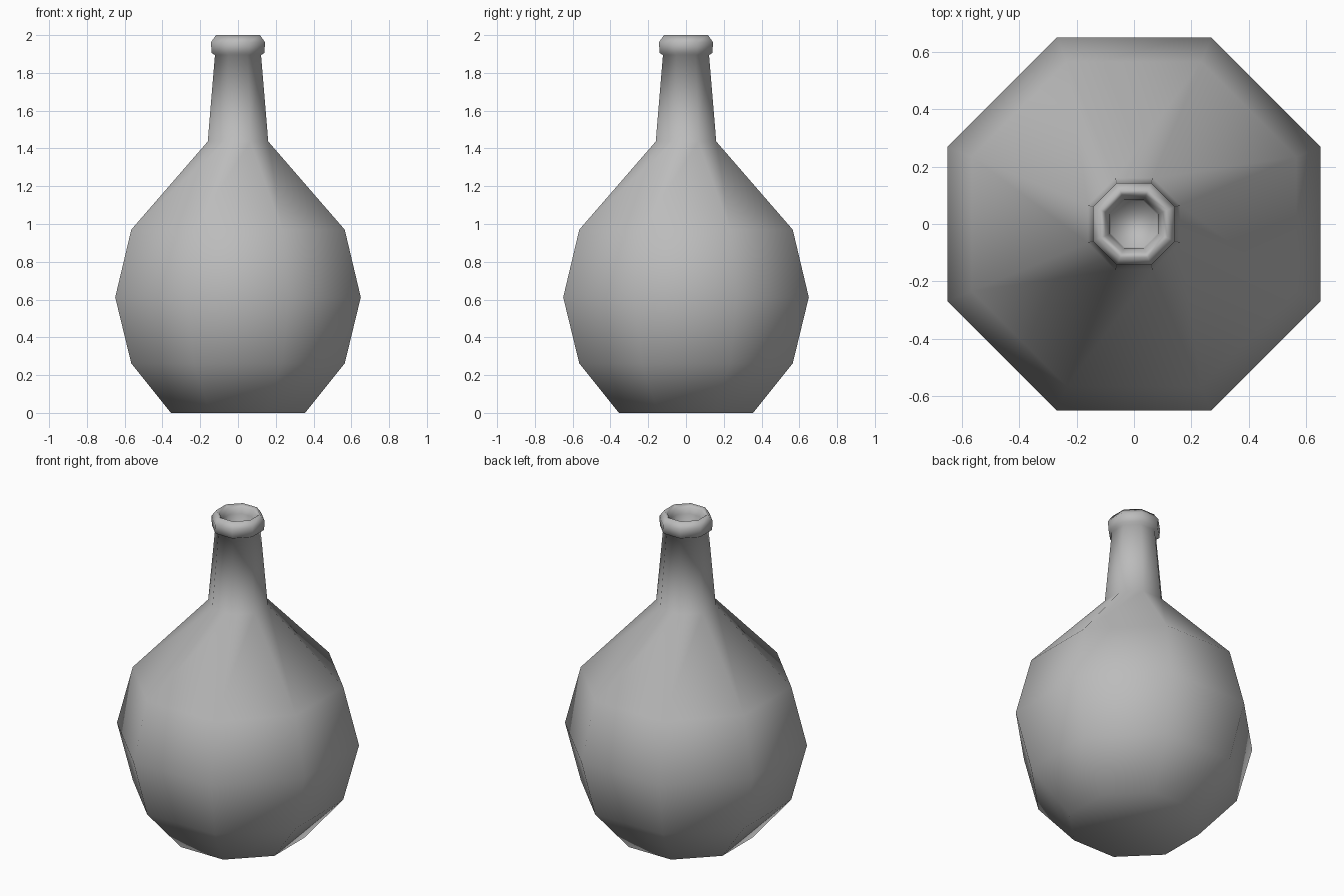
import bpy
import bmesh
from math import cos, sin, pi

cube = bpy.data.objects.get("Cube")
if cube:
    bpy.data.objects.remove(cube, do_unlink=True)

SIDES = 8

# One plain grey material
grey = bpy.data.materials.new("plain_grey")
grey.use_nodes = True
colour = (0.5, 0.5, 0.5, 1)
grey.diffuse_color = colour
grey.node_tree.nodes["Principled BSDF"].inputs["Base Color"].default_value = colour


def lathe(name, profile):
    """Spin (flat-side radius, height) pairs into a closed, smooth octagonal solid."""
    bm = bmesh.new()
    rings = []
    for apothem, z in profile:
        r = apothem / cos(pi / SIDES)
        angles = [(i + 0.5) * 2 * pi / SIDES for i in range(SIDES)]
        rings.append([bm.verts.new((r * cos(a), r * sin(a), z)) for a in angles])
    for low, high in zip(rings, rings[1:]):
        for i in range(SIDES):
            j = (i + 1) % SIDES
            bm.faces.new((low[i], low[j], high[j], high[i]))
    bm.faces.new(rings[0][::-1])
    bm.faces.new(rings[-1])
    for face in bm.faces:
        face.smooth = True
    mesh = bpy.data.meshes.new(name)
    bm.to_mesh(mesh)
    bm.free()
    mesh.materials.append(grey)
    obj = bpy.data.objects.new(name, mesh)
    bpy.context.collection.objects.link(obj)
    return obj


# Round body, tapering neck, rolled lip and the hollow mouth
body = [(0.355, 0), (0.565, 0.262), (0.65, 0.612), (0.565, 0.97)]
neck = [(0.16, 1.437), (0.122, 1.895)]
lip = [(0.14, 1.905), (0.143, 1.962), (0.117, 2.0), (0.1, 1.985)]
mouth = [(0.085, 1.95), (0.08, 1.8)]
lathe("bottle", body + neck + lip + mouth)
